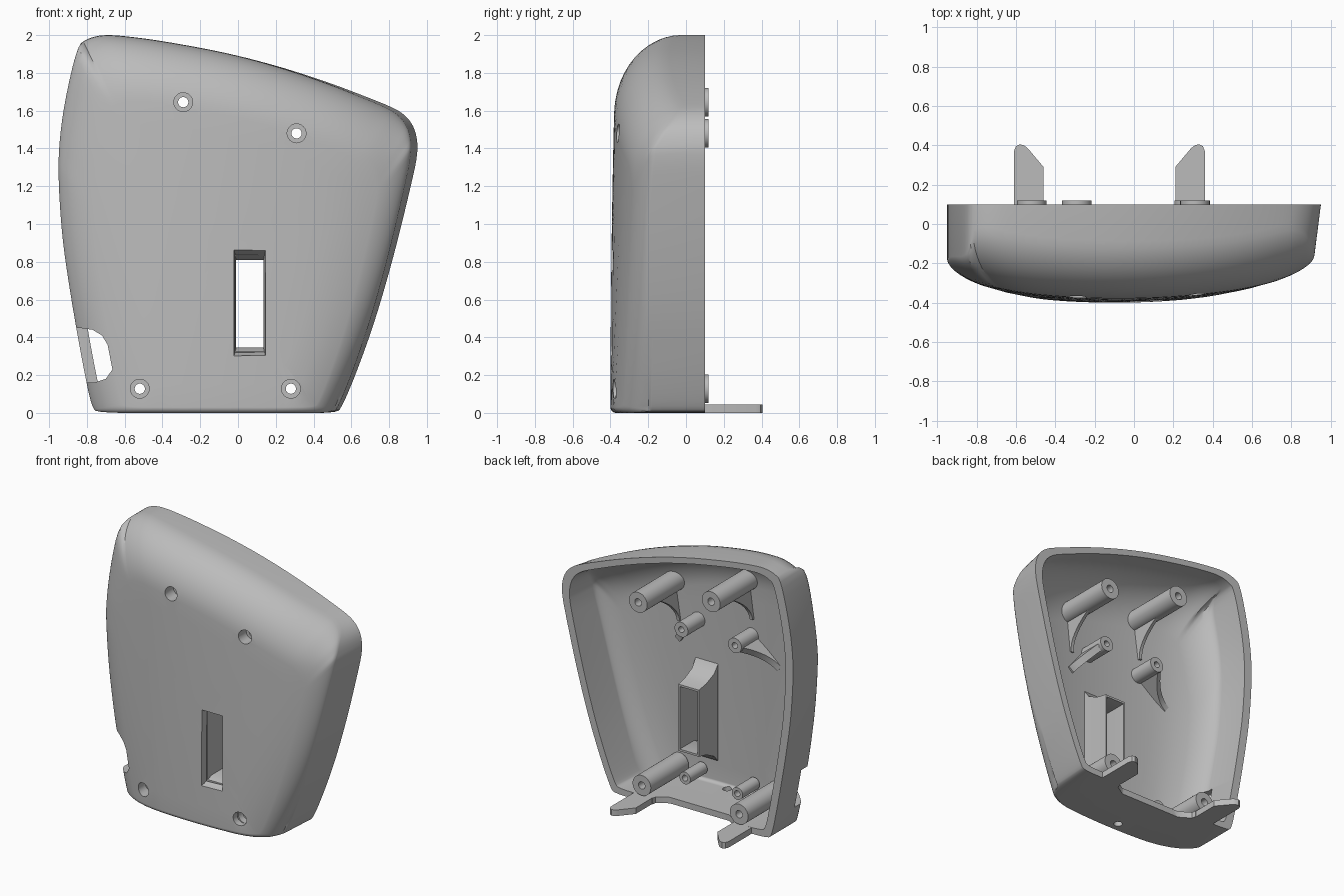
import bpy, bmesh, math
from mathutils import Vector

if "Cube" in bpy.data.objects:
    bpy.data.objects.remove(bpy.data.objects["Cube"])

GREY = bpy.data.materials.new("plain grey")
GREY.diffuse_color = (0.5, 0.5, 0.5, 1)
GREY.use_nodes = True
GREY.node_tree.nodes["Principled BSDF"].inputs["Base Color"].default_value = GREY.diffuse_color


def finish(name, bm):
    """Turn a bmesh into a named, smooth-by-angle object."""
    bmesh.ops.recalc_face_normals(bm, faces=bm.faces)
    me = bpy.data.meshes.new(name)
    bm.to_mesh(me)
    bm.free()
    me.materials.append(GREY)
    ob = bpy.data.objects.new(name, me)
    bpy.context.collection.objects.link(ob)
    bpy.ops.object.select_all(action='DESELECT')
    ob.select_set(True)
    bpy.context.view_layer.objects.active = ob
    bpy.ops.object.shade_smooth_by_angle(angle=math.radians(35))
    return ob


def skin(name, rings, loop=False, caps=True):
    """Bridge equal-length rings of points with quads."""
    bm = bmesh.new()
    rows = [[bm.verts.new(p) for p in r] for r in rings]
    n = len(rows[0])
    pairs = list(zip(rows, rows[1:])) + ([(rows[-1], rows[0])] if loop else [])
    for a, b in pairs:
        for i in range(n):
            j = (i + 1) % n
            bm.faces.new((a[i], a[j], b[j], b[i]))
    if caps and not loop:
        bm.faces.new(rows[0])
        bm.faces.new(rows[-1])
    return finish(name, bm)


def lathe(name, x, z, profile, seg=32, loop=False):
    """Revolve (radius, y) pairs around an axis along y."""
    ang = [2 * math.pi * k / seg for k in range(seg)]
    return skin(name, [[(x + r * math.cos(a), y, z + r * math.sin(a)) for a in ang]
                       for r, y in profile], loop)


def rect(x0, x1, z0, z1, y):
    return [(x0, y, z0), (x1, y, z0), (x1, y, z1), (x0, y, z1)]


def boolean(target, other, op='DIFFERENCE'):
    m = target.modifiers.new(op, 'BOOLEAN')
    m.operation, m.solver, m.object = op, 'EXACT', other
    bpy.ops.object.select_all(action='DESELECT')
    target.select_set(True)
    bpy.context.view_layer.objects.active = target
    bpy.ops.object.modifier_apply(modifier=m.name)
    bpy.data.objects.remove(other)


# Housing outline, counter-clockwise as seen from the front (x, z)
outline = [(-.74, 0), (-.4, 0), (0, 0), (.3, 0), (.52, 0), (.55, .03), (.63, .22),
           (.73, .5), (.83, .85), (.915, 1.2), (.95, 1.36), (.95, 1.45), (.925, 1.53),
           (.87, 1.59), (.78, 1.635), (.4, 1.78), (0, 1.895), (-.4, 1.97), (-.64, 2),
           (-.73, 2), (-.80, 1.98), (-.85, 1.945), (-.92, 1.64), (-.95, 1.4),
           (-.95, 1.2), (-.93, .92), (-.895, .68), (-.86, .47), (-.82, .25), (-.775, .03)]
for _ in range(2):
    cut = []
    for p, q in zip(outline, outline[1:] + outline[:1]):
        cut += [(p[0] * .75 + q[0] * .25, p[1] * .75 + q[1] * .25),
                (p[0] * .25 + q[0] * .75, p[1] * .25 + q[1] * .75)]
    outline = cut

# Depth of the rounded edge: deep along the top, shallow along sides and bottom
drops = []
for i, p in enumerate(outline):
    a, b = outline[i - 1], outline[(i + 1) % len(outline)]
    nz = -(b[0] - a[0]) / math.hypot(b[0] - a[0], b[1] - a[1])
    drops.append(.035 + (.255 * nz if nz > 0 else .005 * nz))


def shell_rings(inner):
    """Rings from the middle of the front out to the open rim at the back."""
    t = .05 if inner else 0
    sx = .935 if inner else 1
    base = [(x * sx, z * (.9525 if inner else 1) + (.045 if inner else 0)) for x, z in outline]

    def dome(x, z):
        low = max(0, 1 - z / 1.4)
        right = .495 + .42 * (1 - low ** 1.6)
        left = .775 + .175 * (1 - max(0, 1 - z / 1.3) ** 2)
        e = min(1, abs(x) / (sx * (right if x > 0 else left)))
        r = max(0, (e - .5) / .5)
        k = (.06 if x > 0 else .08) + .08 * low
        roll = k * (1 - math.sqrt(max(0, 1 - r * r)))
        return .4 - t - .125 * (x + .1) ** 2 - .015 * (z / 1.4) ** 2 - roll

    rings = [[(x, .1, z) for x, z in base]]
    for k in range(13):
        th = math.pi / 2 * k / 12
        u = 1 - math.cos(th)
        ring = []
        for (x, z), d in zip(base, drops):
            x = (x - .035 * max(0, x)) * (1 - .2 * u)
            z = .03 * u + z * (1 - .19 * u)
            ring.append((x, -dome(x, z) + d * (1 - math.sin(th)), z))
        rings.append(ring)
    edge = rings[-1]
    for s in (.85, .7, .55, .4, .25, .1):
        ring = []
        for x, _, z in edge:
            x, z = -.1 + (x + .1) * s, .85 + (z - .85) * s
            ring.append((x, -dome(x, z), z))
        rings.append(ring)
    return rings[::-1]


housing = skin("housing", shell_rings(False) + shell_rings(True)[::-1])

# Slot with flared ends, and the sleeve around it
sleeve = skin("sleeve", [rect(-.03, .155, .22, .94, -.335), rect(-.027, .152, .27, .88, -.29),
                         rect(-.024, .149, .315, .84, -.2), rect(-.022, .147, .33, .825, -.12)])
boolean(housing, sleeve, 'UNION')
slot = skin("slot_cutter", [rect(-.025, .15, .295, .88, -.425), rect(-.018, .143, .31, .85, -.37),
                            rect(-.01, .135, .345, .81, -.29), rect(-.01, .135, .345, .81, 0)])
boolean(housing, slot)

# Cable opening in the lower left wall
port = [(-1.1, .46), (-.84, .45), (-.77, .44), (-.72, .41), (-.69, .36),
        (-.665, .23), (-.70, .18), (-.76, .16), (-1.1, .16)]
boolean(housing, skin("port_cutter", [[(x, y, z) for x, z in port] for y in (-.5, -.13)]))

# Recess in the back edge of the floor, and a small drain hole
notch = [(.21, .12), (.20, .07), (.12, .02), (-.37, .02), (-.45, .07), (-.46, .12)]
boolean(housing, skin("notch_cutter", [[(x, y, z) for x, y in notch] for z in (-.1, .1)]))
drain = [(-.12 + .03 * math.cos(k * math.pi / 8), -.31 + .03 * math.sin(k * math.pi / 8))
         for k in range(16)]
boolean(housing, skin("drain_cutter", [[(x, y, z) for x, y in drain] for z in (-.1, .1)]))

# Screw holes through the front
long_posts = [(-.29, 1.645), (.31, 1.48), (-.52, .128), (.28, .128)]
for x, z in long_posts:
    boolean(housing, lathe("hole_cutter", x, z, [(.05, -.5), (.05, -.2)]))
bpy.ops.object.shade_smooth_by_angle(angle=math.radians(35))


def gusset(name, x, z, dx, dz, top, half=.012):
    """Thin curved rib from a post down to the front wall."""
    side = Vector((-dz, 0, dx)).normalized() * half
    pts = [(0, -.325)] + [(k / 8, -.31 + (top + .31) * (1 - k / 8) ** 2) for k in range(9)]
    pts.append((1, -.325))
    line = [Vector((x + dx * s, y, z + dz * s)) for s, y in pts]
    skin(name, [[p + side for p in line], [p - side for p in line]])


# Long screw posts with countersunk heads
for i, (x, z) in enumerate(long_posts):
    lathe(f"screw_post_{i + 1}", x, z, [(.05, -.325), (.05, -.275), (.027, -.275), (.027, .12),
                                        (.075, .12), (.075, -.325)], loop=True)
    if z > 1:
        gusset(f"screw_post_rib_{i + 1}", x, z - .07, -.03, -.22, -.1)

# Short board posts with blind holes
for i, (x, z) in enumerate([(.13, 1.23), (-.31, 1.23), (.1, .135), (-.33, .135)]):
    r = .055 if z > 1 else .045
    lathe(f"board_post_{i + 1}", x, z, [(r, -.33), (r, -.13), (.022, -.13), (.022, -.22)])
    if z > 1:
        gusset(f"board_post_rib_{i + 1}", x + (.04 if x > 0 else -.04), z - .03,
               .12 if x > 0 else -.2, -.15, -.15, .025)

# Hooked tabs at the bottom, mirrored about x = -0.125
tab = [(-.61, -.02), (-.46, -.02), (-.46, .29), (-.54, .385), (-.56, .4),
       (-.58, .405), (-.6, .395), (-.61, .37)]
for name, flip in (("left_tab", False), ("right_tab", True)):
    pts = [(-.25 - x if flip else x, y) for x, y in tab]
    skin(name, [[(x, y, z) for x, y in pts] for z in (0, .045)])
